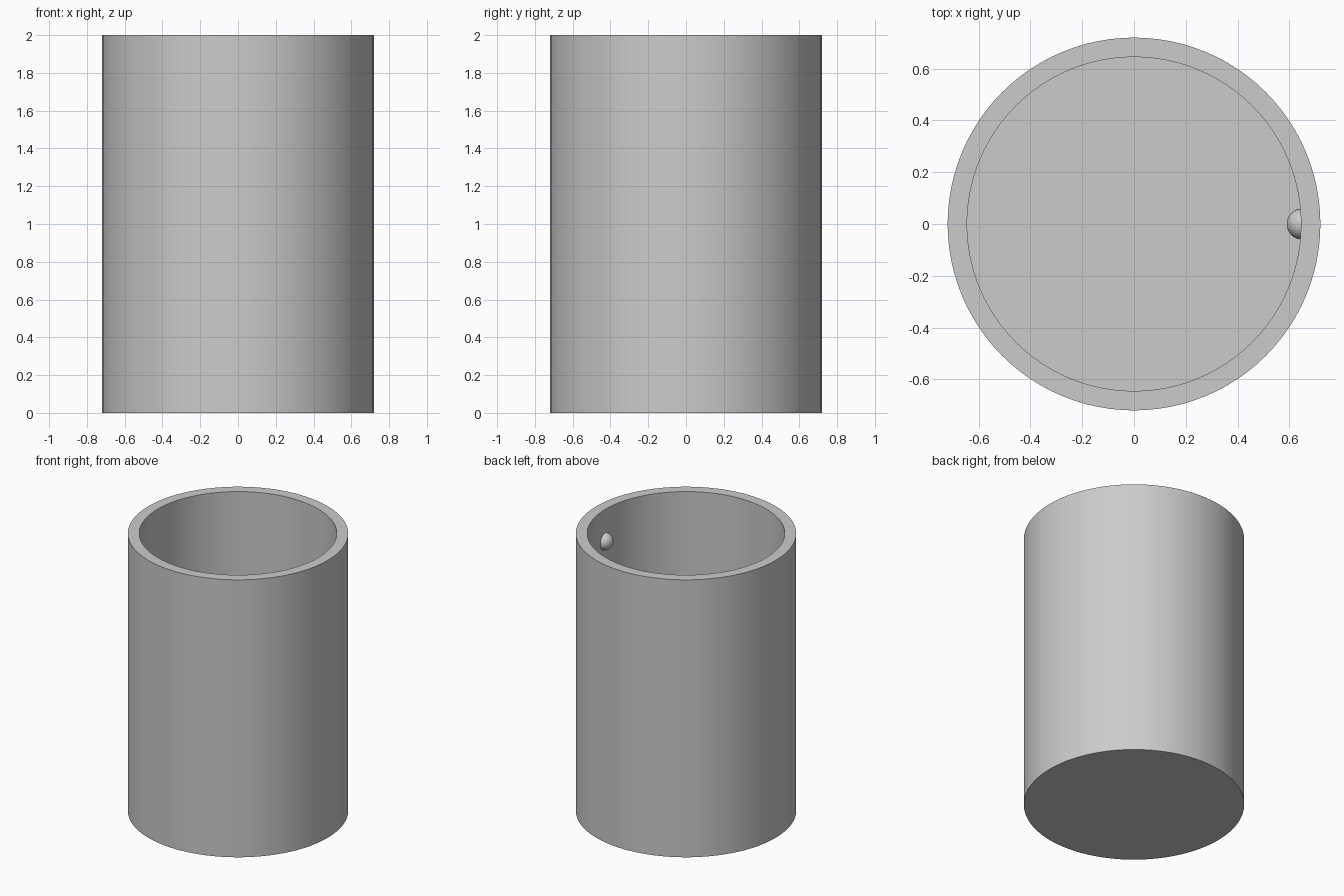
import bpy, bmesh, math

if "Cube" in bpy.data.objects:
    bpy.data.objects.remove(bpy.data.objects["Cube"])

SEGMENTS = 96
OUTER, INNER, HEIGHT, FLOOR = 0.72, 0.645, 2.0, 0.075

grey = bpy.data.materials.new("plain grey")
grey.diffuse_color = (0.6, 0.6, 0.6, 1.0)
grey.use_nodes = True
grey.node_tree.nodes["Principled BSDF"].inputs["Base Color"].default_value = grey.diffuse_color


def finish(obj, name):
    obj.name = name
    obj.data.materials.append(grey)
    bpy.ops.object.select_all(action='DESELECT')
    obj.select_set(True)
    bpy.context.view_layer.objects.active = obj
    bpy.ops.object.shade_smooth_by_angle(angle=math.radians(30))


# Open cup: rings lofted up the outside, over the rim and down the inside
bm = bmesh.new()
rings = []
for r, z in [(OUTER, 0), (OUTER, HEIGHT), (INNER, HEIGHT), (INNER, FLOOR)]:
    rings.append([bm.verts.new((r * math.cos(2 * math.pi * i / SEGMENTS),
                                r * math.sin(2 * math.pi * i / SEGMENTS), z))
                  for i in range(SEGMENTS)])
for a, b in zip(rings, rings[1:]):
    for i in range(SEGMENTS):
        j = (i + 1) % SEGMENTS
        bm.faces.new((a[i], a[j], b[j], b[i]))
bm.faces.new(list(reversed(rings[0])))   # underside
bm.faces.new(rings[-1])                  # inside floor
bmesh.ops.recalc_face_normals(bm, faces=bm.faces)
mesh = bpy.data.meshes.new("cup")
bm.to_mesh(mesh)
bm.free()
cup = bpy.data.objects.new("cup", mesh)
bpy.context.collection.objects.link(cup)
finish(cup, "cup")

# Small round bump set into the inner wall near the rim
bpy.ops.mesh.primitive_uv_sphere_add(segments=32, ring_count=16, radius=0.06,
                                     location=(0.65, 0, 1.77))
finish(bpy.context.object, "inner_bump")
